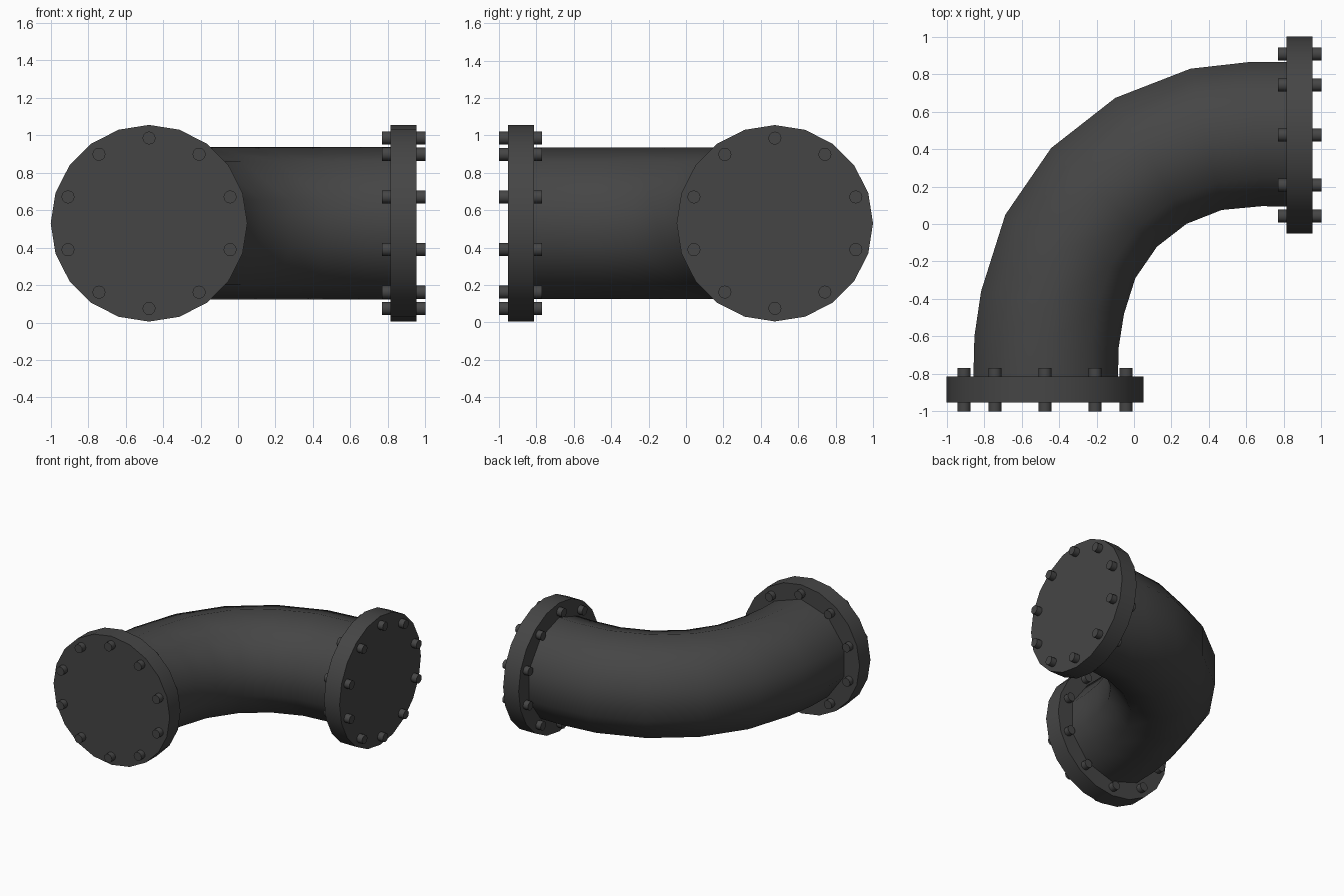
import bpy, bmesh, math
from mathutils import Vector

cube = bpy.data.objects.get("Cube")
if cube:
    bpy.data.objects.remove(cube, do_unlink=True)

AXIS_Z = 0.53      # height of the pipe axis
OFFSET = 0.475     # distance of each port axis from the centre

iron = bpy.data.materials.new("dark_iron")
iron.use_nodes = True
colour = (0.06, 0.06, 0.06, 1)
iron.diffuse_color = colour
bsdf = next(n for n in iron.node_tree.nodes if n.type == 'BSDF_PRINCIPLED')
bsdf.inputs["Base Color"].default_value = colour


def cylinder(name, centre, axis, radius, depth, sides):
    """Capped cylinder along x or y with smooth sides and sharp rims."""
    rot = (math.pi / 2, 0, 0) if axis == 'y' else (0, math.pi / 2, 0)
    bpy.ops.mesh.primitive_cylinder_add(vertices=sides, radius=radius, depth=depth,
                                        location=centre, rotation=rot)
    ob = bpy.context.object
    ob.name = name
    ob.data.materials.append(iron)
    bpy.ops.object.shade_smooth_by_angle(angle=math.radians(40))
    return ob


# Curved pipe: ten-sided rings swept through a quarter turn
# Each station is x, y and the turn of the ring in degrees
stations = [(-0.473, -0.88, 0), (-0.467, -0.63, 4.5), (-0.435, -0.42, 9),
            (-0.34, -0.12, 26), (-0.16, 0.142, 43), (0.09, 0.337, 60.5),
            (0.385, 0.452, 77.5), (0.65, 0.48, 85), (0.88, 0.477, 90)]
SIDES, PIPE_R = 10, 0.406
bm = bmesh.new()
rings = []
for x, y, turn in stations:
    t = math.radians(-turn)
    side = Vector((math.cos(t), math.sin(t), 0))
    ring = []
    for i in range(SIDES):
        a = math.tau * i / SIDES
        p = Vector((x, y, AXIS_Z)) + PIPE_R * (side * math.sin(a) + Vector((0, 0, math.cos(a))))
        ring.append(bm.verts.new(p))
    rings.append(ring)
for r0, r1 in zip(rings, rings[1:]):
    for i in range(SIDES):
        j = (i + 1) % SIDES
        bm.faces.new((r0[i], r0[j], r1[j], r1[i]))
bmesh.ops.recalc_face_normals(bm, faces=bm.faces)
for f in bm.faces:
    f.smooth = True
mesh = bpy.data.meshes.new("curved_pipe")
bm.to_mesh(mesh)
bm.free()
mesh.materials.append(iron)
bpy.context.collection.objects.link(bpy.data.objects.new("curved_pipe", mesh))

# Flanges with a ring of through bolts at both ends
FLANGE_AT, BOLT_AT, BOLT_RING, BOLTS = 0.883, 0.885, 0.455, 10
for label, axis in (("front", 'y'), ("left", 'x')):
    def place(along, across, height):
        if axis == 'y':
            return (across - OFFSET, -along, height)
        return (along, across + OFFSET, height)

    cylinder(label + "_flange", place(FLANGE_AT, 0, AXIS_Z), axis, 0.525, 0.14, 20)
    for i in range(BOLTS):
        a = math.pi / 2 + math.tau * i / BOLTS
        spot = place(BOLT_AT, BOLT_RING * math.cos(a), AXIS_Z + BOLT_RING * math.sin(a))
        cylinder(f"{label}_bolt_{i + 1}", spot, axis, 0.035, 0.23, 12)
